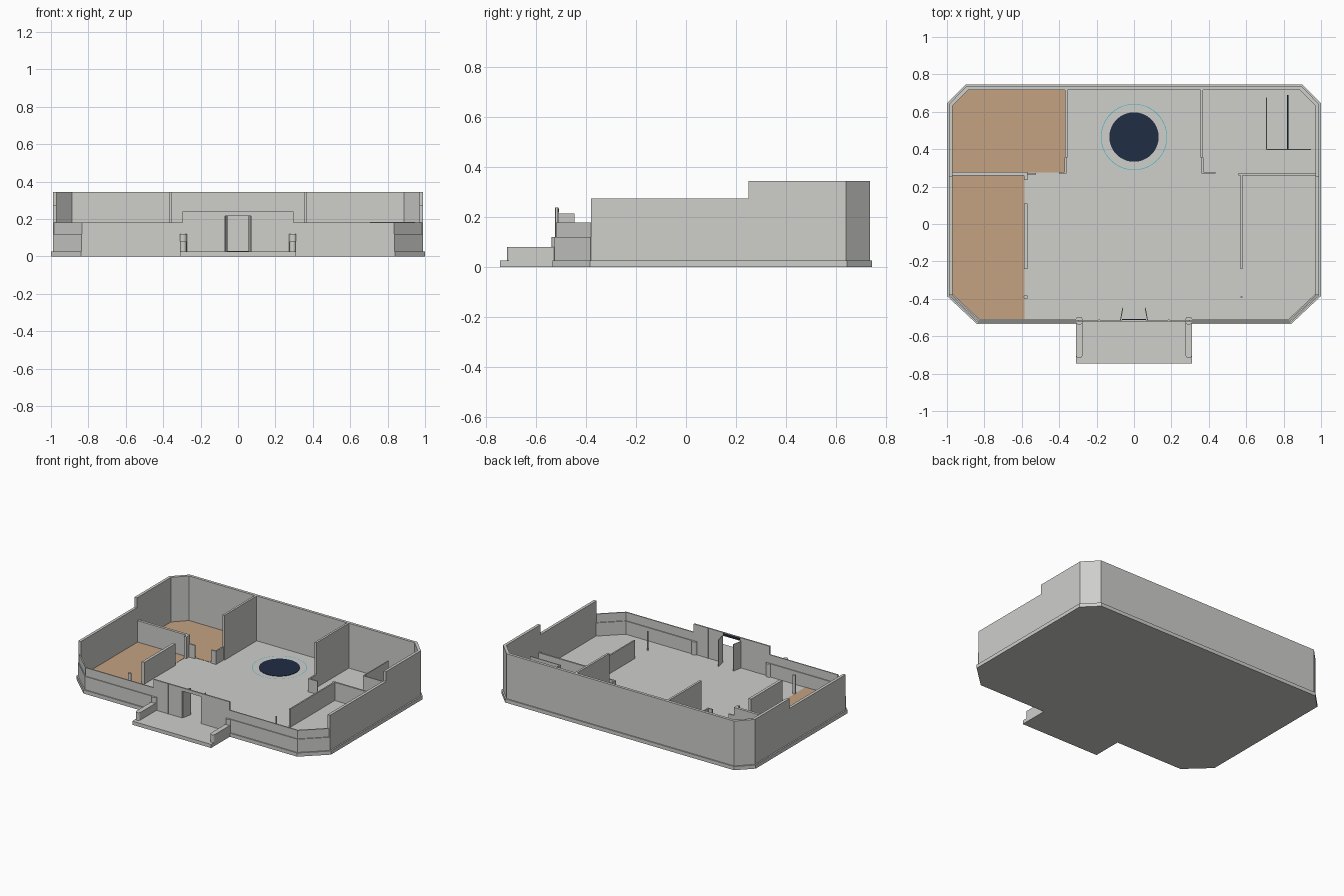
import bpy, bmesh, math
from mathutils import Vector

if "Cube" in bpy.data.objects:
    bpy.data.objects.remove(bpy.data.objects["Cube"])


def material(name, rgb):
    m = bpy.data.materials.new(name)
    m.diffuse_color = (*rgb, 1)
    m.use_nodes = True
    m.node_tree.nodes["Principled BSDF"].inputs["Base Color"].default_value = m.diffuse_color
    return m


GREY = material("warm_grey", (0.62, 0.62, 0.60))
TAN = material("tan_floor", (0.55, 0.36, 0.22))
NAVY = material("navy", (0.015, 0.026, 0.058))
CYAN = material("cyan", (0.05, 0.5, 0.6))


def finish(name, bm, mat):
    bmesh.ops.recalc_face_normals(bm, faces=bm.faces)
    me = bpy.data.meshes.new(name)
    bm.to_mesh(me)
    bm.free()
    me.materials.append(mat)
    ob = bpy.data.objects.new(name, me)
    bpy.context.collection.objects.link(ob)
    return ob


def prism(name, pts, z0, z1, mat=GREY):
    """Extrude a plan outline from z0 to z1."""
    bm = bmesh.new()
    f = bm.faces.new([bm.verts.new((x, y, z0)) for x, y in pts])
    r = bmesh.ops.extrude_face_region(bm, geom=[f])
    bmesh.ops.translate(bm, vec=(0, 0, z1 - z0),
                        verts=[v for v in r["geom"] if isinstance(v, bmesh.types.BMVert)])
    return finish(name, bm, mat)


def box(name, x0, x1, y0, y1, z0, z1, mat=GREY):
    return prism(name, [(x0, y0), (x1, y0), (x1, y1), (x0, y1)], z0, z1, mat)


def offset(pts, d):
    """Mitred offset of an open path to its left."""
    p = [Vector(q) for q in pts]
    out = []
    for i, q in enumerate(p):
        dirs = []
        if i > 0:
            dirs.append((q - p[i - 1]).normalized())
        if i < len(p) - 1:
            dirs.append((p[i + 1] - q).normalized())
        ns = [Vector((-t.y, t.x)) for t in dirs]
        n = sum(ns, Vector((0, 0))).normalized()
        out.append(tuple(q + n * d / n.dot(ns[0])))
    return out


def wall(name, pts, thick, z1, z0=0.026, mat=GREY, start=0):
    a = offset(pts, start)
    b = offset(pts, start + thick)
    return prism(name, a + b[::-1], z0, z1, mat)


def disc(cx, cy, r, n=48, a0=0, a1=math.tau):
    return [(cx + r * math.cos(a0 + (a1 - a0) * i / n),
             cy + r * math.sin(a0 + (a1 - a0) * i / n)) for i in range(n)]


F = 0.026  # floor level

# base slab with chamfered corners and porch
half = [(0.31, -0.745), (0.31, -0.535), (0.84, -0.535), (1, -0.385), (1, 0.645), (0.9, 0.745)]
prism("base_slab", half + [(-x, y) for x, y in half[::-1]], 0, F)

# tall back shell, wrapping both rear corners
wall("back_wall", [(0.99, 0.25), (0.99, 0.64), (0.895, 0.737), (-0.895, 0.737),
                   (-0.99, 0.64), (-0.99, 0.25)], 0.02, 0.345)

for s, side in ((1, "right"), (-1, "left")):
    def m(pts):
        return [(s * x, y) for x, y in pts]
    # mid-height side wall
    wall(side + "_side_wall", m([(0.99, -0.38), (0.99, 0.25)]), s * 0.02, 0.275)
    # low front wall with thin window band
    front = m([(0.29, -0.527), (0.836, -0.527), (0.99, -0.382)])
    wall(side + "_front_wall", front, s * 0.02, 0.12)
    wall(side + "_window_band", front, s * 0.008, 0.18, z0=0.12, start=s * 0.006)
    # porch parapet with round ends, and column at the entrance
    cx = s * 0.293
    prism(side + "_porch_wall",
          disc(cx, -0.7, 0.017, 12, math.pi, math.tau) + [(cx + 0.017, -0.7), (cx + 0.017, -0.52),
                                                         (cx - 0.017, -0.52)], F, 0.08)
    prism(side + "_porch_column", disc(cx, -0.517, 0.021, 24), F, 0.12)
    # entrance panels: outer and inner, plus mullion and open door leaf
    for i, (a, b) in enumerate(((0.188, 0.298), (0.075, 0.184))):
        box(f"{side}_entrance_panel_{i}", *sorted((s * a, s * b)), -0.522, -0.512, F, 0.24)
    box(side + "_mullion", s * 0.186 - 0.003, s * 0.186 + 0.003, -0.524, -0.51, F, 0.24)
    wall(side + "_door_leaf", m([(0.075, -0.515), (0.062, -0.447)]), s * 0.005, 0.215)
    # rear partition with a lower returned end
    wall(side + "_rear_partition", m([(0.355, 0.355), (0.355, 0.72)]), -s * 0.015, 0.345)
    wall(side + "_partition_return", m([(0.362, 0.355), (0.362, 0.27), (0.40 if s < 0 else 0.435, 0.27)]),
         s * 0.009, 0.12)

# lintel over the doorway with dark plate on the inside
box("door_lintel", -0.075, 0.075, -0.522, -0.512, 0.217, 0.24)
box("lintel_plate", -0.065, 0.065, -0.512, -0.508, 0.22, 0.236, NAVY)

# left rooms
box("left_cross_wall", -0.975, -0.57, 0.258, 0.277, F, 0.18)
box("left_cross_stub", -0.588, -0.57, 0.235, 0.262, F, 0.18)
box("left_door_jamb", -0.57, -0.525, 0.264, 0.274, F, 0.12)
box("left_room_divider", -0.589, -0.569, -0.24, 0.11, F, 0.18)
prism("left_post", disc(-0.579, -0.39, 0.011, 16), F, 0.16)

# right rooms
box("right_cross_wall", 0.56, 0.975, 0.26, 0.272, F, 0.155)
box("right_room_divider", 0.569, 0.579, -0.24, 0.265, F, 0.155)
prism("right_post", disc(0.575, -0.39, 0.005, 10), F, 0.16)
wall("corner_cubicle", [(0.705, 0.675), (0.705, 0.395), (0.945, 0.395)], 0.007, 0.185)
box("cubicle_screen", 0.819, 0.825, 0.402, 0.69, F, 0.15, NAVY)

# painted floors
box("front_left_floor", -0.97, -0.585, -0.38, 0.26, F, F + 0.002, TAN)
prism("front_left_floor_corner", [(-0.97, -0.38), (-0.83, -0.508), (-0.585, -0.508), (-0.585, -0.38)],
      F, F + 0.002, TAN)
prism("back_left_floor", [(-0.97, 0.276), (-0.366, 0.276), (-0.366, 0.72), (-0.89, 0.72), (-0.97, 0.635)],
      F, F + 0.002, TAN)

# round dark floor disc and its fine ring
prism("floor_disc", disc(0, 0.465, 0.132, 64), F, F + 0.003, NAVY)
bm = bmesh.new()
rings = [[bm.verts.new((x, y, F + 0.002)) for x, y in disc(0, 0.465, r, 64)] for r in (0.174, 0.177)]
for i in range(64):
    j = (i + 1) % 64
    bm.faces.new((rings[0][i], rings[1][i], rings[1][j], rings[0][j]))
finish("floor_ring", bm, CYAN)
